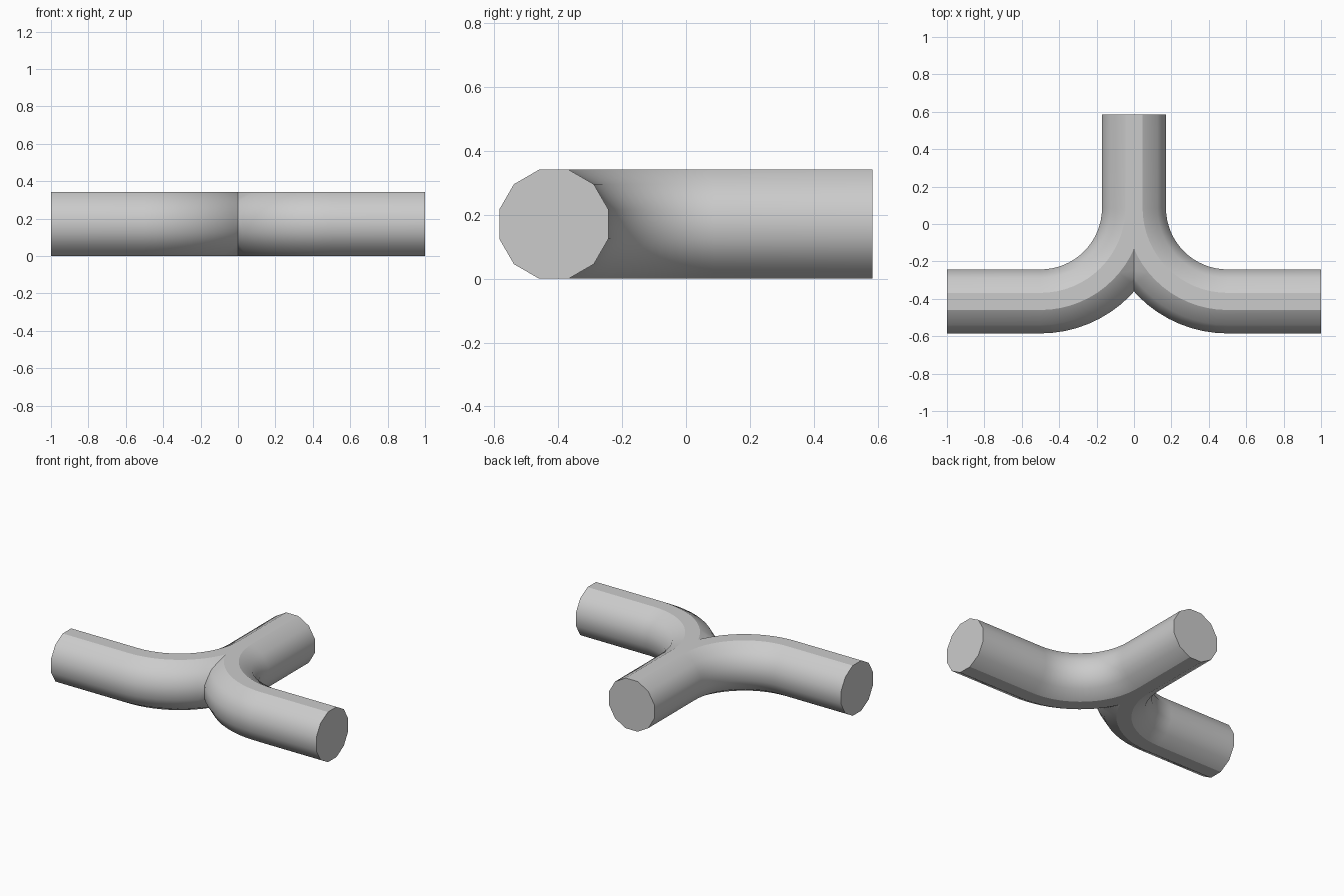
import bpy, bmesh
from math import pi, sin, cos, radians
from mathutils import Vector

if "Cube" in bpy.data.objects:
    bpy.data.objects.remove(bpy.data.objects["Cube"])

SIDES = 12
FLAT = 0.171                       # centre to flat side
R = FLAT / cos(pi / SIDES)
BEND = 0.5                         # centreline bend radius
END_Y, ARM_Y = 0.585, -0.414
STEPS = 16

# Centreline of one half: straight stem, quarter bend, straight arm
cx, cy = BEND, ARM_Y + BEND
path = [((0, END_Y), (1, 0))]
for i in range(STEPS + 1):
    a = pi / 2 * i / STEPS
    path.append(((cx - BEND * cos(a), cy - BEND * sin(a)), (cos(a), sin(a))))
path.append(((1.0, ARM_Y), (0, 1)))

# Sweep the twelve-sided profile along the centreline
bm = bmesh.new()
rings = []
for (px, py), (sx, sy) in path:
    ring = []
    for k in range(SIDES):
        t = 2 * pi * (k + 0.5) / SIDES
        ring.append(bm.verts.new((px + sx * R * cos(t), py + sy * R * cos(t), FLAT + R * sin(t))))
    rings.append(ring)
for a, b in zip(rings, rings[1:]):
    for k in range(SIDES):
        n = (k + 1) % SIDES
        bm.faces.new((a[k], a[n], b[n], b[k]))
bm.faces.new(rings[0])
bm.faces.new(rings[-1])
bmesh.ops.recalc_face_normals(bm, faces=bm.faces)

# Trim at the centre plane and mirror to the other side
bmesh.ops.bisect_plane(bm, geom=bm.verts[:] + bm.edges[:] + bm.faces[:], dist=1e-5,
                       plane_co=(0, 0, 0), plane_no=(1, 0, 0), clear_inner=True)
dup = bmesh.ops.duplicate(bm, geom=bm.verts[:] + bm.edges[:] + bm.faces[:])["geom"]
for v in [g for g in dup if isinstance(g, bmesh.types.BMVert)]:
    v.co.x = -v.co.x
bmesh.ops.reverse_faces(bm, faces=[g for g in dup if isinstance(g, bmesh.types.BMFace)])
bmesh.ops.remove_doubles(bm, verts=bm.verts[:], dist=1e-4)
bm.normal_update()

# Smooth sides, crisp end caps, crotch and top/bottom flats
for f in bm.faces:
    f.smooth = True
for e in bm.edges:
    if len(e.link_faces) == 2:
        f, g = e.link_faces
        flats = [abs(x.normal.z) > 0.99 for x in (f, g)]
        if f.normal.angle(g.normal, 0) > radians(40) or flats[0] != flats[1]:
            e.smooth = False

mesh = bpy.data.meshes.new("pipe_junction")
bm.to_mesh(mesh)
bm.free()
bpy.context.collection.objects.link(bpy.data.objects.new("pipe_junction", mesh))
